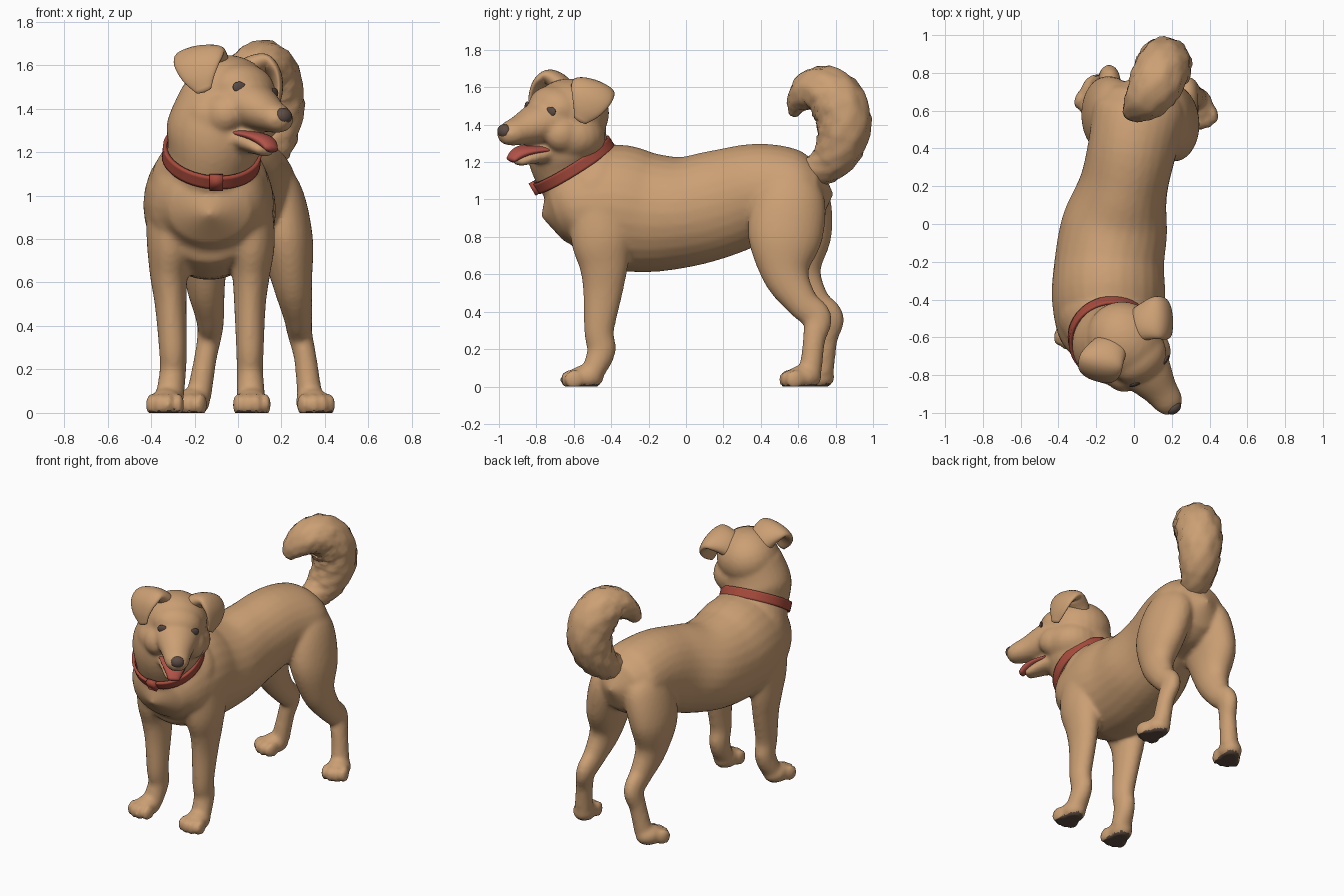
import bpy, bmesh, math
from mathutils import Vector, Matrix
from mathutils.bvhtree import BVHTree

if "Cube" in bpy.data.objects:
    bpy.data.objects.remove(bpy.data.objects["Cube"])


def mat(name, rgb):
    m = bpy.data.materials.new(name)
    m.diffuse_color = (*rgb, 1)
    m.use_nodes = True
    m.node_tree.nodes["Principled BSDF"].inputs["Base Color"].default_value = m.diffuse_color
    return m


FUR = mat("tan_fur", (0.60, 0.35, 0.175))
RED = mat("collar_red", (0.39, 0.07, 0.045))
PINK = mat("tongue_red", (0.44, 0.085, 0.065))
DARK = mat("dark_nose_and_eyes", (0.11, 0.074, 0.06))
PAD = mat("dark_paw_pads", (0.11, 0.072, 0.052))
I = Matrix.Identity(4)


def catmull(rows, steps):
    """Smoothly resample rows of (x, y, z, half width, half thickness)."""
    P = [Vector(r) for r in rows]
    P = [2 * P[0] - P[1]] + P + [2 * P[-1] - P[-2]]
    out = []
    for i in range(1, len(P) - 2):
        a, b, c, d = P[i - 1:i + 3]
        for k in range(steps):
            t = k / steps
            out.append(0.5 * (2 * b + (c - a) * t + (2 * a - 5 * b + 4 * c - d) * t * t
                              + (3 * b - a - 3 * c + d) * t ** 3))
    return out + [P[-2]]


def loft(bm, rows, side=(1, 0, 0), M=I, n=28, steps=5, caps=True, ruff=0):
    """Tube with elliptical sections; ruff adds saw-tooth fur tufts."""
    S, side, rings = catmull(rows, steps), Vector(side), []
    C = [Vector(s[:3]) for s in S]
    for i, s in enumerate(S):
        t = (C[min(i + 1, len(C) - 1)] - C[max(i - 1, 0)]).normalized()
        w = (side - t * side.dot(t)).normalized()
        u = t.cross(w)
        ring = []
        for j in range(n):
            a = 2 * math.pi * j / n
            f = 1 + ruff * ((i / 5 + 0.5 * (j // 2 % 2)) % 1 - 0.5)
            p = C[i] + f * (w * math.cos(a) * max(s[3], .004) + u * math.sin(a) * max(s[4], .004))
            ring.append(bm.verts.new(M @ p))
        rings.append(ring)
    for r, q in zip(rings, rings[1:]):
        for j in range(n):
            bm.faces.new((r[j], r[(j + 1) % n], q[(j + 1) % n], q[j]))
    if caps:
        for e, k in ((0, 1), (-1, -2)):
            out = (C[e] - C[k]).normalized() * 0.5 * min(S[e][3], S[e][4])
            pole = bm.verts.new(M @ (C[e] + out))
            for j in range(n):
                bm.faces.new((rings[e][j], rings[e][(j + 1) % n], pole))
    bmesh.ops.recalc_face_normals(bm, faces=bm.faces)


def ball(bm, c, r, M=I):
    bmesh.ops.create_uvsphere(bm, u_segments=24, v_segments=14, radius=1,
                              matrix=M @ Matrix.Translation(c) @ Matrix.Diagonal((*r, 1)))


def finish(name, bm, *mats):
    me = bpy.data.meshes.new(name)
    bm.to_mesh(me)
    bm.free()
    for m in mats:
        me.materials.append(m)
    me.shade_smooth()
    ob = bpy.data.objects.new(name, me)
    bpy.context.collection.objects.link(ob)
    return ob


# Head frame: local -y is the muzzle direction, turned and tilted
HEAD = (Matrix.Translation((-.05, -.62, 1.45)) @ Matrix.Rotation(math.radians(38), 4, 'Z')
        @ Matrix.Rotation(math.radians(8), 4, 'Y'))

bm = bmesh.new()
# Torso
loft(bm, [(-.13, -.70, .93, .19, .155), (-.13, -.60, .955, .265, .265), (-.135, -.40, .96, .30, .335),
          (-.13, -.20, .93, .29, .32), (-.10, 0, .935, .28, .295), (-.055, .20, .985, .235, .285),
          (-.01, .40, 1.04, .235, .26), (.03, .60, 1.03, .245, .23), (.04, .71, 1.03, .18, .16)])
# Neck
loft(bm, [(-.13, -.44, 1.0, .27, .24), (-.13, -.52, 1.09, .265, .245), (-.122, -.60, 1.18, .206, .221),
          (-.10, -.635, 1.29, .232, .218), (-.06, -.625, 1.45, .205, .195)])
# Front legs: rows of (y, z, half width, half depth)
front = [(-.44, .95, .12, .19), (-.45, .78, .11, .165), (-.44, .64, .088, .13), (-.445, .5, .073, .105),
         (-.465, .3, .064, .08), (-.453, .19, .061, .076), (-.50, .07, .066, .06)]
hind = [(.58, 1.16, .06, .08), (.56, 1.02, .125, .185), (.53, .8, .125, .2), (.535, .6, .092, .128),
        (.62, .45, .067, .087), (.70, .365, .057, .08), (.685, .25, .052, .06), (.665, .08, .058, .06)]
LEGS = [(front, (-.30, -.31, -.318, -.31, -.30, -.30, -.315), 0, (-.325, -.50, -6)),
        (front, (.04, .06, .06, .055, .055, .055, .06), 0, (.06, -.50, 2)),
        (hind, (-.06, -.10, -.155, -.15, -.13, -.13, -.15, -.18), .065, (-.195, .735, -20)),
        (hind, (.11, .165, .22, .25, .275, .285, .31, .33), 0, (.333, .665, 15))]
for rows, xs, dy, (px, py, turn) in LEGS:
    # The far hind leg steps back only below the hip
    loft(bm, [(x, y + dy * min(1, max(0, (1.25 - z) / .6)), z, a, b) for x, (y, z, a, b) in zip(xs, rows)])
    # Paw with four toes
    M = Matrix.Translation((px, py, 0)) @ Matrix.Rotation(math.radians(turn), 4, 'Z')
    ball(bm, (0, -.035, .05), (.076, .095, .066), M)
    for k in (-1.5, -.5, .5, 1.5):
        ball(bm, (k * .042, -.128 + .018 * abs(k), .038), (.025, .053, .052), M)
# Skull, cheeks and brows
ball(bm, (0, 0, .015), (.2, .215, .182), HEAD)
ball(bm, (0, -.02, -.1), (.238, .2, .16), HEAD)
ball(bm, (0, -.11, .04), (.16, .13, .12), HEAD)
for s in (-1, 1):
    ball(bm, (s * .11, -.11, -.09), (.09, .12, .1), HEAD)
# Muzzle and lower jaw
loft(bm, [(0, -.08, -.02, .17, .13), (0, -.20, -.04, .138, .112), (0, -.32, -.078, .095, .082),
          (0, -.405, -.1, .077, .064), (0, -.445, -.105, .054, .045)], M=HEAD)
loft(bm, [(0, -.08, -.17, .13, .07), (0, -.24, -.215, .083, .046), (0, -.335, -.25, .052, .026)], M=HEAD)
body = finish("dog_body", bm, FUR)

# Fuse the parts into one smooth skin
rm = body.modifiers.new("fuse", 'REMESH')
rm.mode, rm.voxel_size, rm.use_smooth_shade = 'VOXEL', 0.014, True
sm = body.modifiers.new("soften", 'SMOOTH')
sm.factor, sm.iterations = 0.5, 6
me = bpy.data.meshes.new_from_object(body.evaluated_get(bpy.context.evaluated_depsgraph_get()))
body.modifiers.clear()
body.data = me
me.materials.clear()
for m in (FUR, PAD):
    me.materials.append(m)
# Dark pads under the paws
for p in me.polygons:
    p.material_index = int(p.center.z < .02 and p.normal.z < -.65)
for v in me.vertices:
    v.co.z = max(v.co.z, 0.0)
me.shade_smooth()
tmp = bmesh.new()
tmp.from_mesh(me)
skin = BVHTree.FromBMesh(tmp)
tmp.free()

for s, label in ((-1, "right"), (1, "left")):
    # Folded ear
    bm = bmesh.new()
    loft(bm, [(s * .07, .03, .09, .09, .06), (s * .13, .015, .15, .105, .055), (s * .19, -.01, .175, .118, .042),
              (s * .228, -.045, .135, .112, .03), (s * .234, -.075, .07, .082, .02),
              (s * .215, -.1, .0, .035, .012)], side=(s * .6, .75, -.2), M=HEAD)
    finish(label + "_ear", bm, FUR)
    # Eye set on the face surface
    d = (HEAD.to_3x3() @ Vector((-s * .35, 1, 0))).normalized()
    hit = skin.ray_cast(HEAD @ Vector((s * .105, -.22, .035)) - d * .3, d)[0]
    bm = bmesh.new()
    ball(bm, (0, 0, 0), (.032, .009, .025),
         Matrix.Translation(hit or HEAD @ Vector((s * .11, -.2, .045))) @ d.to_track_quat('Y', 'Z').to_matrix().to_4x4())
    finish(label + "_eye", bm, DARK)

# Nose
bm = bmesh.new()
ball(bm, (0, -.436, -.086), (.044, .034, .038), HEAD)
finish("nose", bm, DARK)

# Tongue and mouth
bm = bmesh.new()
loft(bm, [(0, -.14, -.17, .106, .02), (0, -.27, -.185, .078, .024), (0, -.335, -.208, .055, .026),
          (0, -.375, -.24, .036, .018)], M=HEAD)
finish("tongue", bm, PINK)

# Collar band and buckle
bm = bmesh.new()
c, nrm = Vector((-.121, -.602, 1.185)), Vector((.10, -.52, .83)).normalized()
loft(bm, [(*(c + nrm * h), .228, .243) for h in (-.031, .031)], n=48, caps=False)
collar = finish("collar", bm, RED)
sol = collar.modifiers.new("thickness", 'SOLIDIFY')
sol.thickness, sol.offset = .018, -1
bm = bmesh.new()
bmesh.ops.create_cube(bm, size=1, matrix=Matrix.Translation((-.10, -.81, 1.06))
                      @ Matrix.Rotation(math.radians(30), 4, 'X') @ Matrix.Diagonal((.06, .03, .075, 1)))
finish("collar_buckle", bm, RED)

# Bushy curled tail
bm = bmesh.new()
loft(bm, [(.07, .64, 1.13, .07, .07), (.11, .76, 1.195, .11, .105), (.15, .83, 1.31, .135, .135),
          (.16, .84, 1.45, .145, .148), (.13, .775, 1.56, .145, .145), (.08, .68, 1.585, .128, .115),
          (.02, .605, 1.53, .088, .068), (-.02, .575, 1.46, .04, .028)], n=32, ruff=.11)
finish("tail", bm, FUR)
